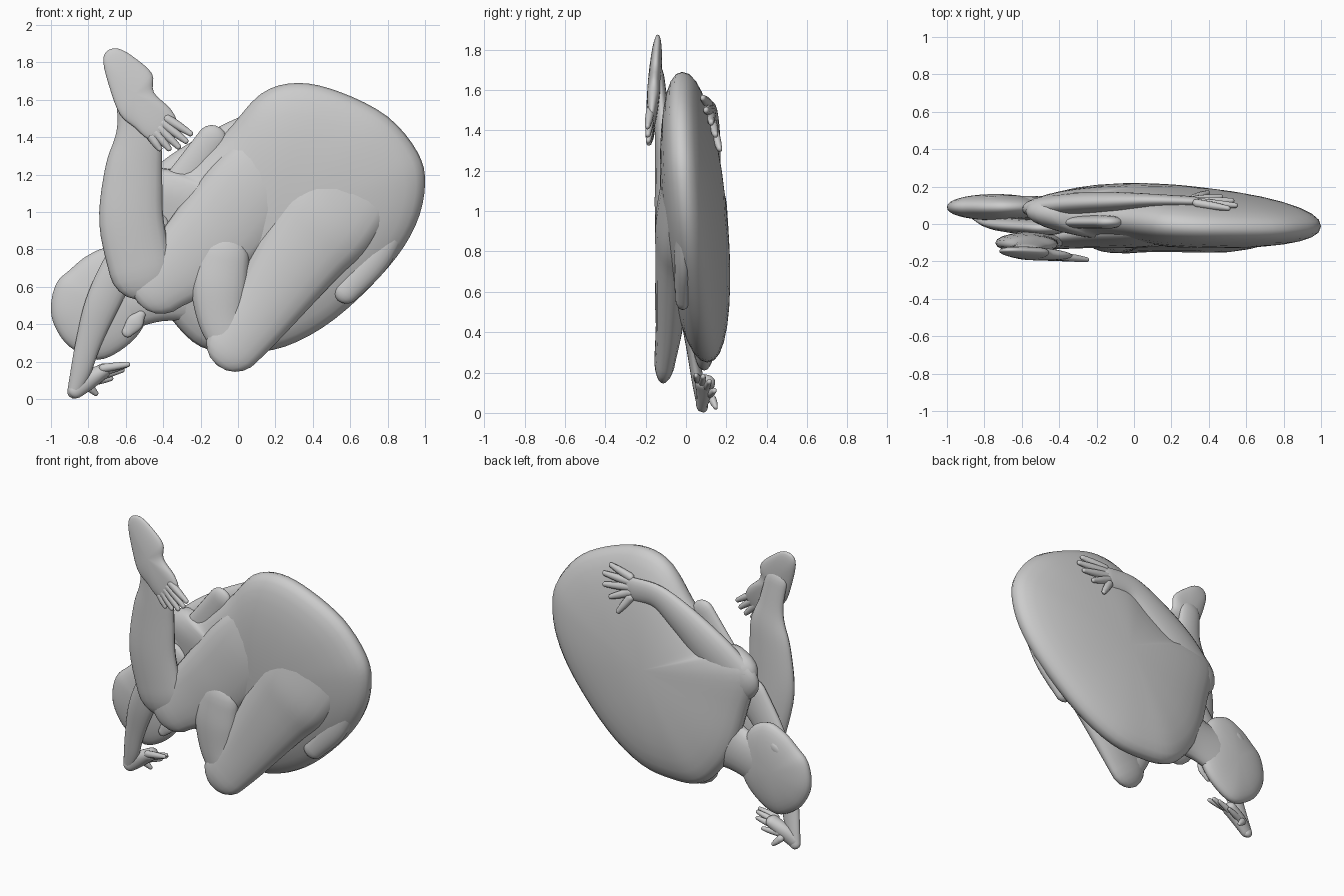
import bpy, bmesh, math
from mathutils import Vector

if "Cube" in bpy.data.objects:
    bpy.data.objects.remove(bpy.data.objects["Cube"])


def spline(pts, steps, closed=False):
    """Catmull-Rom through points of any dimension."""
    n, out = len(pts), []
    for i in range(n if closed else n - 1):
        q = [pts[(i + k) % n] if closed else pts[min(max(i + k, 0), n - 1)] for k in (-1, 0, 1, 2)]
        for s in range(steps):
            t = s / steps
            out.append(tuple(0.5 * (2 * b + (c - a) * t + (2 * a - 5 * b + 4 * c - d) * t * t
                                    + (3 * b - a - 3 * c + d) * t ** 3) for a, b, c, d in zip(*q)))
    if not closed:
        out.append(tuple(pts[-1]))
    return out


def skin(name, rings, start, end):
    """Bridge rings of points and close both ends to a tip."""
    bm = bmesh.new()
    loops = [[bm.verts.new(p) for p in r] for r in rings]
    n = len(loops[0])
    for a, b in zip(loops, loops[1:]):
        for i in range(n):
            bm.faces.new((a[i], a[(i + 1) % n], b[(i + 1) % n], b[i]))
    for loop, tip in ((loops[0], start), (loops[-1], end)):
        v = bm.verts.new(tip)
        for i in range(n):
            bm.faces.new((loop[i], loop[(i + 1) % n], v))
    bmesh.ops.recalc_face_normals(bm, faces=bm.faces)
    for f in bm.faces:
        f.smooth = True
    me = bpy.data.meshes.new(name)
    bm.to_mesh(me)
    bm.free()
    ob = bpy.data.objects.new(name, me)
    bpy.context.collection.objects.link(ob)
    return ob


def pillow(name, outline, centre, plane, front, back):
    """Lens-like body: (x, z) outline swelling to front and back of a tilted plane."""
    pts = spline(outline, 4, True)
    cx, cz = centre

    def mid(x, z):
        return plane[0] + plane[1] * x + plane[2] * z
    rings = []
    for k in range(-8, 9):
        t = k / 9 * math.pi / 2
        r, s = math.cos(t), math.copysign(abs(math.sin(t)) ** 0.9, t)
        off = s * (back if k > 0 else front)
        rings.append([(x, mid(x, z) + off, z)
                      for x, z in ((cx + (px - cx) * r, cz + (pz - cz) * r) for px, pz in pts)])
    m = mid(cx, cz)
    return skin(name, rings, (cx, m - front, cz), (cx, m + back, cz))


def limb(name, secs, sides=18):
    """Rounded tube; sections are (x, y, z, half width in xz, half depth in y)."""
    path = spline(secs, 5)
    cen = [Vector(p[:3]) for p in path]
    tan = [(cen[min(i + 1, len(cen) - 1)] - cen[max(i - 1, 0)]).normalized() for i in range(len(cen))]

    def ring(c, t, w, d):
        side = Vector((t.z, 0, -t.x)).normalized()
        return [c + side * w * math.cos(a) + Vector((0, d * math.sin(a), 0))
                for a in (2 * math.pi * i / sides for i in range(sides))]

    def dome(i, sign):
        w, d = path[i][3:]
        return [ring(cen[i] + tan[i] * sign * w * math.sin(a), tan[i], w * math.cos(a), d * math.cos(a))
                for a in (0.3, 0.6, 0.9, 1.2)]
    rings = dome(0, -1)[::-1]
    rings += [ring(c, t, p[3], p[4]) for c, t, p in zip(cen, tan, path)]
    rings += dome(-1, 1)
    return skin(name, rings, cen[0] - tan[0] * path[0][3], cen[-1] + tan[-1] * path[-1][3])


def digits(name, bases, tips, r):
    """A fan of fingers or toes from a line of bases to the given tips."""
    a, b = map(Vector, bases)
    for i, tip in enumerate(tips):
        s = a.lerp(b, i / (len(tips) - 1))
        e = Vector(tip)
        m = s.lerp(e, 0.55)
        limb(f"{name}_{i + 1}", [(*s, r * 1.15, r), (*m, r, r * 0.9), (*e, r * 0.7, r * 0.6)], 10)


# Trunk: bent back from buttocks to shoulders
pillow("torso", [(1.0, 1.15), (.96, 1.32), (.8, 1.51), (.55, 1.64), (.32, 1.69), (.12, 1.63),
                 (-.08, 1.41), (-.3, 1.24), (-.45, 1.23), (-.58, 1.12), (-.52, .85), (-.45, .6),
                 (-.35, .42), (-.2, .28), (0, .25), (.25, .28), (.52, .43), (.8, .7), (.95, .93)],
       (.2, .97), (.125, -.05, -.075), .155, .16)

# Head, neck and ears
pillow("head", [(-1, .5), (-.97, .62), (-.9, .69), (-.8, .77), (-.68, .81), (-.55, .74), (-.48, .55),
                (-.5, .4), (-.6, .28), (-.75, .21), (-.9, .28), (-.98, .39)], (-.74, .51), (.09, 0, 0), .07, .07)
limb("neck", [(-.3, .08, .62, .22, .08), (-.45, .085, .57, .16, .065), (-.6, .09, .53, .16, .06)])
limb("front_ear", [(-.59, .035, .36, .03, .015), (-.55, .035, .41, .045, .018), (-.52, .04, .45, .025, .015)])
limb("back_ear", [(-.82, .13, .63, .025, .012), (-.76, .135, .67, .035, .015), (-.72, .13, .7, .025, .012)])

# Leg with raised shin
limb("raised_thigh", [(.3, -.035, 1.36, .2, .04), (.1, -.04, 1.14, .25, .08), (-.1, -.05, .9, .25, .08),
                      (-.27, -.065, .74, .21, .065), (-.41, -.08, .62, .165, .055)])
limb("raised_shin", [(-.52, -.09, .7, .17, .055), (-.57, -.1, .95, .172, .055), (-.56, -.105, 1.2, .155, .05),
                     (-.54, -.11, 1.36, .13, .045), (-.555, -.12, 1.5, .09, .035), (-.58, -.135, 1.65, .08, .03)])
pillow("raised_foot", [(-.72, 1.8), (-.7, 1.86), (-.64, 1.873), (-.56, 1.83), (-.46, 1.74), (-.45, 1.64),
                       (-.36, 1.55), (-.33, 1.47), (-.4, 1.38), (-.48, 1.39), (-.55, 1.45), (-.63, 1.52),
                       (-.685, 1.66)], (-.55, 1.63), (-.29, 0, .08), .03, .035)
digits("raised_toe", [(-.38, -.175, 1.5), (-.46, -.175, 1.4)],
       [(-.255, -.19, 1.42), (-.28, -.188, 1.38), (-.32, -.186, 1.35), (-.37, -.184, 1.34), (-.42, -.182, 1.34)], .022)

# Folded leg: thigh, calf and tucked foot
limb("folded_thigh", [(.62, -.065, 1.18, .26, .045), (.48, -.065, .97, .27, .085), (.35, -.065, .8, .24, .088),
                      (.12, -.08, .47, .18, .07), (-.015, -.1, .3, .155, .055)])
limb("folded_calf", [(-.08, -.085, .75, .14, .06), (-.1, -.09, .6, .15, .065), (-.09, -.095, .43, .125, .055),
                     (-.05, -.1, .31, .1, .045)])
limb("tucked_foot", [(.87, -.01, .97, .06, .04), (.73, -.01, .76, .09, .05), (.58, -.015, .58, .07, .04)])

# Arm in front of the head with its hand on the floor
limb("lower_arm", [(-.48, -.02, .9, .12, .04), (-.63, -.01, .7, .1, .04), (-.73, .005, .5, .09, .035),
                   (-.8, .035, .3, .068, .03), (-.84, .06, .15, .055, .03), (-.875, .08, .04, .038, .028)])
limb("lower_palm", [(-.865, .08, .05, .045, .03), (-.8, .09, .1, .05, .04), (-.72, .095, .15, .04, .05)])
digits("lower_finger", [(-.72, .06, .165), (-.8, .13, .07)],
       [(-.59, .05, .185), (-.6, .085, .18), (-.62, .115, .155), (-.68, .14, .11), (-.76, .145, .03)], .02)

# Arm wrapped over the back, hand on the hip
limb("back_arm", [(-.46, .09, 1.04, .14, .06), (-.28, .11, 1.19, .14, .06), (-.07, .12, 1.35, .11, .05),
                  (.12, .125, 1.46, .08, .035), (.3, .12, 1.46, .08, .03)])
digits("back_finger", [(.34, .11, 1.53), (.32, .135, 1.41)],
       [(.5, .085, 1.56), (.54, .1, 1.5), (.52, .125, 1.44), (.46, .145, 1.38), (.39, .165, 1.31)], .024)

# Elbow showing behind the raised thigh
limb("hidden_elbow", [(-.14, .01, 1.385, .08, .035), (-.27, .01, 1.2, .09, .035), (-.4, .01, 1.02, .1, .035)])
